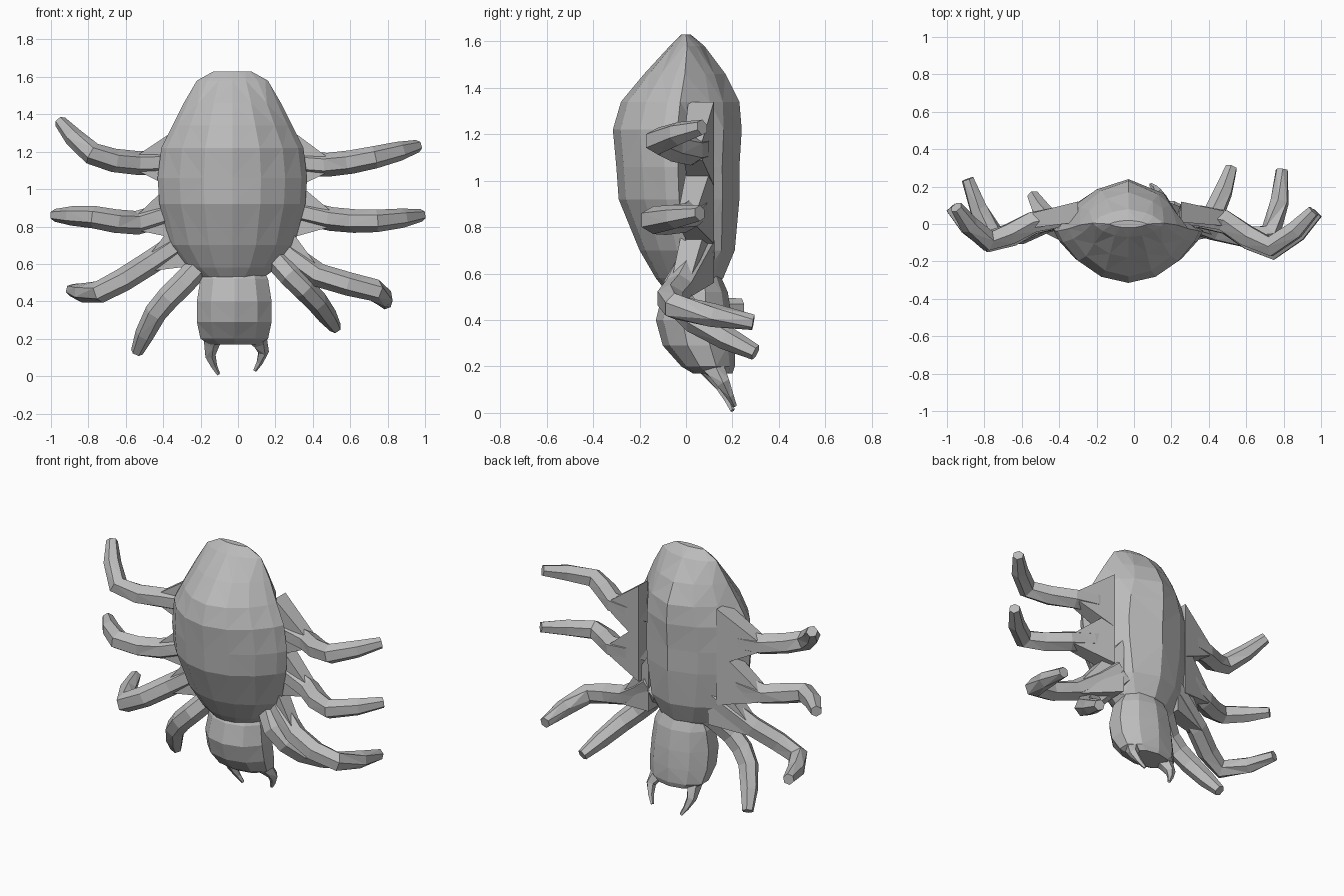
import bpy, bmesh, math
from mathutils import Vector

cube = bpy.data.objects.get("Cube")
if cube:
    bpy.data.objects.remove(cube, do_unlink=True)

shade = (0.5, 0.5, 0.5, 1)
grey = bpy.data.materials.new("plain_grey")
grey.use_nodes = True
grey.diffuse_color = shade
grey.node_tree.nodes["Principled BSDF"].inputs["Base Color"].default_value = shade


def loft(name, rings):
    """Skin a list of equal-length vertex rings, cap both ends, flat facets."""
    bm = bmesh.new()
    loops = [[bm.verts.new(point) for point in ring] for ring in rings]
    count = len(loops[0])
    for lower, upper in zip(loops, loops[1:]):
        for i in range(count):
            j = (i + 1) % count
            bm.faces.new((lower[i], lower[j], upper[j], upper[i]))
    bm.faces.new(loops[0][::-1])
    bm.faces.new(loops[-1])
    bmesh.ops.triangulate(bm, faces=bm.faces[:], quad_method='SHORT_EDGE')
    bmesh.ops.recalc_face_normals(bm, faces=bm.faces[:])
    mesh = bpy.data.meshes.new(name)
    bm.to_mesh(mesh)
    bm.free()
    mesh.materials.append(grey)
    obj = bpy.data.objects.new(name, mesh)
    bpy.context.collection.objects.link(obj)


def smooth_path(points, steps):
    """Sample a curve that passes through every control point."""
    padded = [points[0], *points, points[-1]]
    samples = []
    for a, b, c, d in zip(padded, padded[1:], padded[2:], padded[3:]):
        for k in range(steps):
            t = k / steps
            samples.append(b + (c - a) * t / 2
                           + (a - b * 2.5 + c * 2 - d / 2) * t ** 2
                           + (b * 3 - a - c * 3 + d) * t ** 3 / 2)
    return samples + [points[-1]]


def limb(name, controls, radius_at, steps, sides):
    """Tapered tube; radius_at gives the thickness from root 0 to tip 1."""
    path = smooth_path([Vector(c) for c in controls], steps)
    last = len(path) - 1
    rings = []
    for i, centre in enumerate(path):
        along = (path[min(i + 1, last)] - path[max(i - 1, 0)]).normalized()
        across = along.cross(Vector((0, 1, 0))).normalized()
        depth = along.cross(across)
        radius = radius_at(i / last)
        angles = [math.tau * k / sides for k in range(sides)]
        rings.append([centre + radius * (across * math.cos(a) + depth * math.sin(a))
                      for a in angles])
    loft(name, rings)


# Abdomen: keeled belly in front, ridged back with a valley on the left flank
def abdomen_ring(height, width, front, back, valley):
    centre, flank = -0.03, min(0.05, (front + back) / 2)
    ring = []
    for k in range(9):
        a = math.pi * k / 8
        ring.append((centre - width * math.cos(a),
                     flank + (front - flank) * math.sin(a) ** 1.6, height))
    for across, rise in ((0.7, valley), (0.5, 0.72), (0, 1), (-0.45, 0.8), (-0.8, 0.45)):
        ring.append((centre + width * across, flank + (back - flank) * rise, height))
    return ring


loft("abdomen", [abdomen_ring(*station) for station in (
    (0.53, 0.17, -0.09, 0.1, 0.5),
    (0.58, 0.24, -0.13, 0.16, 0.4),
    (0.7, 0.33, -0.2, 0.21, 0.2),
    (0.92, 0.39, -0.29, 0.23, 0.2),
    (1.06, 0.4, -0.3, 0.23, 0.2),
    (1.22, 0.38, -0.315, 0.24, 0.3),
    (1.34, 0.32, -0.28, 0.23, 0.5),
    (1.46, 0.26, -0.18, 0.17, 0.5),
    (1.58, 0.19, -0.07, 0.08, 0.5),
    (1.63, 0.1, -0.02, 0.02, 0.5))])


# Head: blunt snout below, narrowing into the abdomen
def head_ring(height, width, front, back):
    middle, half = (front + back) / 2, (back - front) / 2
    angles = [math.tau * (k + 0.5) / 10 for k in range(10)]
    return [(width * math.cos(a) - 0.02, middle + half * math.sin(a), height) for a in angles]


loft("head", [head_ring(*station) for station in (
    (0.17, 0.14, 0.03, 0.2),
    (0.2, 0.19, -0.02, 0.21),
    (0.29, 0.21, -0.1, 0.21),
    (0.4, 0.21, -0.13, 0.2),
    (0.52, 0.19, -0.1, 0.18),
    (0.61, 0.14, -0.04, 0.14))])


# Legs: thickest near the root, rounding off at the tip
def leg_radius(t):
    return 0.064 - 0.03 * t ** 5


def leg(name, root, shin, knee, tip):
    limb(name + "_leg", (root, shin, knee, tip), leg_radius, 2, 6)


# Webs: skin sloping from the back and flank out to the shin
def web(name, root, shin):
    flank, height = root[0], root[2]
    outer, level, outer_z = shin
    rings = []
    for inner_y, outer_y in ((0.01, level - 0.03), (0.12, level + 0.05)):
        rings.append([(flank, inner_y, height + 0.19), (outer, outer_y, outer_z + 0.04),
                      (outer, outer_y, outer_z - 0.04), (flank, inner_y, height - 0.17)])
    loft(name + "_web", rings)


left_legs = {
    "rear": ((0.25, 0.05, 1.15), (0.48, 0.02, 1.13), (0.73, -0.12, 1.17), (0.96, 0.07, 1.23)),
    "middle": ((0.25, 0.05, 0.9), (0.5, 0, 0.84), (0.74, -0.14, 0.83), (0.98, 0.06, 0.86)),
    "fore": ((0.18, 0.07, 0.73), (0.43, -0.03, 0.54), (0.73, -0.05, 0.46), (0.79, 0.29, 0.39)),
    "front": ((0.14, 0.08, 0.7), (0.28, -0.04, 0.54), (0.42, 0.04, 0.4), (0.52, 0.3, 0.26))}
right_legs = {
    "rear": ((-0.3, 0.05, 1.15), (-0.54, 0.01, 1.14), (-0.78, -0.09, 1.19), (-0.95, 0.09, 1.36)),
    "middle": ((-0.3, 0.05, 0.9), (-0.54, 0, 0.82), (-0.77, -0.1, 0.85), (-0.98, 0.09, 0.86)),
    "fore": ((-0.24, 0.07, 0.76), (-0.48, 0.01, 0.6), (-0.74, -0.07, 0.45), (-0.89, 0.24, 0.46)),
    "front": ((-0.14, 0.08, 0.66), (-0.3, -0.03, 0.49), (-0.44, 0, 0.34), (-0.54, 0.15, 0.13))}
for side, legs in (("left", left_legs), ("right", right_legs)):
    for place, joints in legs.items():
        leg(f"{side}_{place}", *joints)
        if place != "front":
            web(f"{side}_{place}", *joints[:2])


# Fangs: broad-based spikes hooking inward below the head
def fang_radius(t):
    return 0.01 + 0.05 * (1 - t) ** 1.3


limb("right_fang", ((-0.13, 0.1, 0.22), (-0.15, 0.16, 0.11), (-0.105, 0.2, 0.01)), fang_radius, 2, 5)
limb("left_fang", ((0.09, 0.1, 0.22), (0.135, 0.16, 0.13), (0.09, 0.21, 0.03)), fang_radius, 2, 5)
